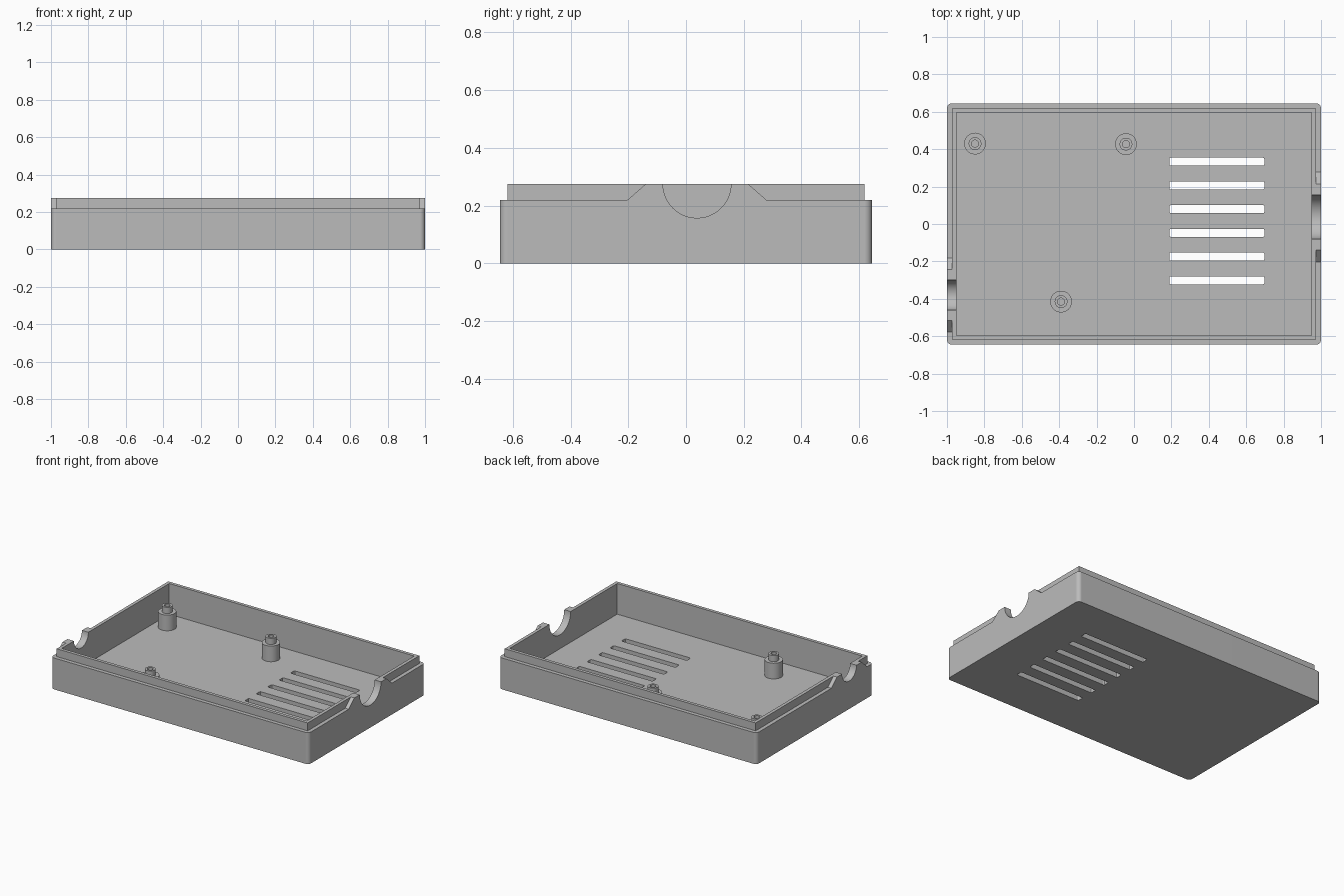
import bpy, bmesh
from math import sin, cos, pi, radians
from mathutils import Matrix

cube = bpy.data.objects.get("Cube")
if cube:
    bpy.data.objects.remove(cube, do_unlink=True)

grey = bpy.data.materials.new("plain grey")
grey.use_nodes = True
grey.diffuse_color = (0.5, 0.5, 0.5, 1)
grey.node_tree.nodes["Principled BSDF"].inputs["Base Color"].default_value = grey.diffuse_color

HALF_X, HALF_Y = 1.0, 0.645
STEP_Z, TOP_Z, FLOOR_Z = 0.22, 0.275, 0.06
LIP, WALL = 0.027, 0.05


def add_object(name, bm):
    bmesh.ops.recalc_face_normals(bm, faces=bm.faces)
    mesh = bpy.data.meshes.new(name)
    bm.to_mesh(mesh)
    bm.free()
    mesh.materials.append(grey)
    obj = bpy.data.objects.new(name, mesh)
    bpy.context.collection.objects.link(obj)
    return obj


def prism(name, outline, lo, hi, axis="z"):
    """Extrude a 2D outline along z, or along x with the outline in y and z."""
    bm = bmesh.new()
    place = (lambda u, v, t: (u, v, t)) if axis == "z" else (lambda u, v, t: (t, u, v))
    rings = [[bm.verts.new(place(u, v, t)) for u, v in outline] for t in (lo, hi)]
    n = len(outline)
    for ring in rings:
        bm.faces.new(ring)
    for i in range(n):
        j = (i + 1) % n
        bm.faces.new((rings[0][i], rings[0][j], rings[1][j], rings[1][i]))
    return add_object(name, bm)


def rectangle(half_x, half_y, radius=0, cx=0, cy=0, steps=6):
    if not radius:
        return [(cx + half_x * a, cy + half_y * b) for a, b in ((1, 1), (-1, 1), (-1, -1), (1, -1))]
    points = []
    for k, (a, b) in enumerate(((1, 1), (-1, 1), (-1, -1), (1, -1))):
        for i in range(steps + 1):
            angle = (k + i / steps) * pi / 2
            points.append((cx + a * (half_x - radius) + radius * cos(angle),
                           cy + b * (half_y - radius) + radius * sin(angle)))
    return points


def combine(target, tool, operation):
    """Bake one boolean into the target and discard the tool."""
    tool.hide_render = True
    mod = target.modifiers.new("cut", "BOOLEAN")
    mod.operation, mod.solver, mod.object = operation, "EXACT", tool
    bpy.context.view_layer.update()
    baked = bpy.data.meshes.new_from_object(
        target.evaluated_get(bpy.context.evaluated_depsgraph_get()))
    target.modifiers.clear()
    target.data = baked
    bpy.data.objects.remove(tool, do_unlink=True)


def smooth(obj):
    bpy.ops.object.select_all(action="DESELECT")
    obj.select_set(True)
    bpy.context.view_layer.objects.active = obj
    bpy.ops.object.shade_smooth_by_angle(angle=radians(30))


# Tray body with a stepped lip
tray = prism("tray_shell", rectangle(HALF_X, HALF_Y, 0.027), 0, STEP_Z)
combine(tray, prism("lip", rectangle(HALF_X - LIP, HALF_Y - LIP), 0.12, TOP_Z), "UNION")

# Raised tabs around the cable openings: side, centre y, half top, half base, opening radius
openings = [(1, 0.038, 0.177, 0.24, 0.118), (-1, -0.38, 0.137, 0.198, 0.08)]
for side, cy, top, base, radius in openings:
    outline = [(cy - base, STEP_Z), (cy - base, 0.15), (cy + base, 0.15),
               (cy + base, STEP_Z), (cy + top, TOP_Z), (cy - top, TOP_Z)]
    lo, hi = sorted((side * HALF_X, side * 0.96))
    combine(tray, prism("tab", outline, lo, hi, "x"), "UNION")

# Hollow interior
combine(tray, prism("cavity", rectangle(HALF_X - WALL, HALF_Y - WALL), FLOOR_Z, 0.5), "DIFFERENCE")

# Half-round cable openings
for side, cy, top, base, radius in openings:
    circle = [(cy + radius * cos(i * pi / 24), TOP_Z + radius * sin(i * pi / 24)) for i in range(48)]
    lo, hi = sorted((side * 0.9, side * 1.1))
    combine(tray, prism("opening", circle, lo, hi, "x"), "DIFFERENCE")

# Row of vent slots through the floor
for i in range(6):
    slot = rectangle(0.254, 0.0215, 0.008, 0.443, 0.333 - 0.1268 * i, 3)
    combine(tray, prism("vent", slot, -0.1, 0.15), "DIFFERENCE")

smooth(tray)
weighted = tray.modifiers.new("even_normals", "WEIGHTED_NORMAL")
weighted.keep_sharp = True

# Stepped hollow standoffs, turned from a profile
profile = [(0, 0.12), (0.019, 0.12), (0.019, 0.213), (0.034, 0.213),
           (0.034, 0.17), (0.058, 0.17), (0.058, FLOOR_Z - 0.01), (0, FLOOR_Z - 0.01)]
names = ("back_right_standoff", "back_middle_standoff", "front_standoff")
for name, (x, y) in zip(names, ((-0.85, 0.43), (-0.043, 0.427), (-0.39, -0.415))):
    bm = bmesh.new()
    verts = [bm.verts.new((r, 0, z)) for r, z in profile]
    edges = [bm.edges.new(pair) for pair in zip(verts, verts[1:])]
    bmesh.ops.spin(bm, geom=verts + edges, cent=(0, 0, 0), axis=(0, 0, 1),
                   angle=2 * pi, steps=32, use_merge=True)
    bmesh.ops.remove_doubles(bm, verts=bm.verts, dist=0.0001)
    bmesh.ops.transform(bm, matrix=Matrix.Translation((x, y, 0)), verts=bm.verts)
    smooth(add_object(name, bm))
